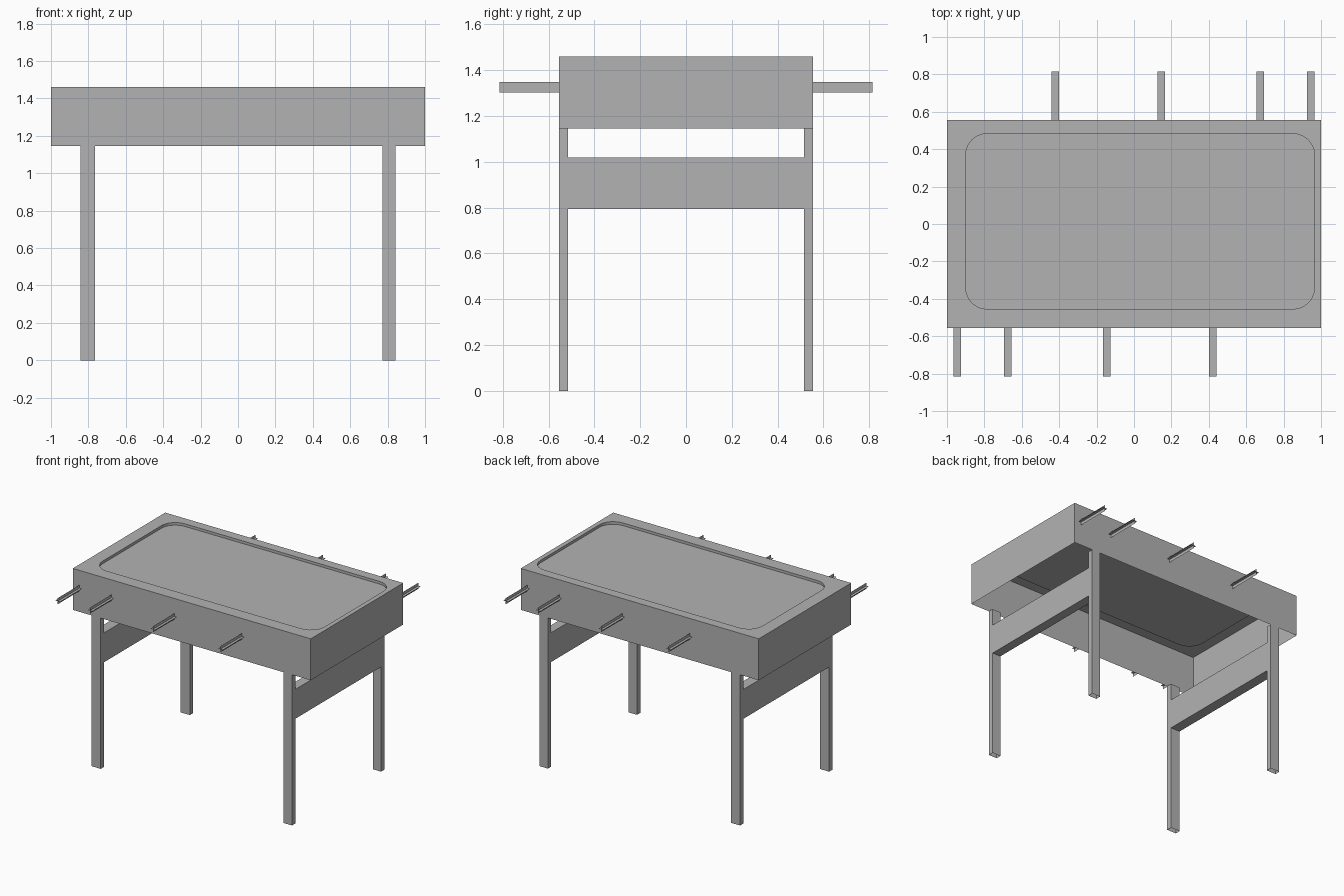
import bpy, bmesh
from math import cos, sin, pi

cube = bpy.data.objects.get("Cube")
if cube:
    bpy.data.objects.remove(cube, do_unlink=True)

grey = bpy.data.materials.new("plain grey")
grey.use_nodes = True
grey.diffuse_color = (0.45, 0.45, 0.45, 1)
grey.node_tree.nodes["Principled BSDF"].inputs["Base Color"].default_value = grey.diffuse_color


def finish(bm, name):
    mesh = bpy.data.meshes.new(name)
    bm.to_mesh(mesh)
    bm.free()
    mesh.materials.append(grey)
    obj = bpy.data.objects.new(name, mesh)
    bpy.context.collection.objects.link(obj)
    return obj


def box(name, low, high, open_ends=False):
    bm = bmesh.new()
    bmesh.ops.create_cube(bm, size=1)
    for v in bm.verts:
        v.co = [h if c > 0 else l for c, l, h in zip(v.co, low, high)]
    if open_ends:
        ends = [f for f in bm.faces if abs(f.normal.z) > 0.5]
        bmesh.ops.delete(bm, geom=ends, context='FACES_ONLY')
    return finish(bm, name)


def ring(bm, points, z):
    verts = [bm.verts.new((x, y, z)) for x, y in points]
    return verts, [bm.edges.new((verts[i - 1], verts[i])) for i in range(len(verts))]


def skirt(bm, upper, lower):
    for i in range(len(upper)):
        bm.faces.new((upper[i - 1], lower[i - 1], lower[i], upper[i]))


# Table body: thin shell, open underneath, with a rounded sunken playing field
DEPTH, TOP, RIM = 0.555, 1.46, 1.145
FLOOR = TOP - 0.02
outer = [(-1, -DEPTH), (1, -DEPTH), (1, DEPTH), (-1, DEPTH)]
x0, x1, y0, y1, r, steps = -0.9, 0.965, -0.455, 0.483, 0.115, 6
centres = [(x1 - r, y1 - r), (x0 + r, y1 - r), (x0 + r, y0 + r), (x1 - r, y0 + r)]
inner = [(cx + r * cos(a), cy + r * sin(a))
         for q, (cx, cy) in enumerate(centres)
         for a in [(q + s / steps) * pi / 2 for s in range(steps + 1)]]

bm = bmesh.new()
top_outer, edges_outer = ring(bm, outer, TOP)
top_inner, edges_inner = ring(bm, inner, TOP)
bmesh.ops.triangle_fill(bm, edges=edges_outer + edges_inner, use_beauty=True, normal=(0, 0, 1))
skirt(bm, top_outer, ring(bm, outer, RIM)[0])
floor = ring(bm, inner, FLOOR)[0]
skirt(bm, floor, top_inner)
bm.faces.new(floor)
bmesh.ops.recalc_face_normals(bm, faces=bm.faces)
if next(f for f in bm.faces if len(f.verts) > 4).normal.z < 0:
    bmesh.ops.reverse_faces(bm, faces=bm.faces)
finish(bm, "table_body")

# Legs and the wide rails joining each pair
LEG = 0.04
for side, xa, xb in (("right", -0.843, -0.765), ("left", 0.772, 0.842)):
    for end, ya in (("front", -DEPTH), ("back", DEPTH - LEG)):
        box(f"{end}_{side}_leg", (xa, ya, 0), (xb, ya + LEG, RIM), open_ends=True)
    box(f"{side}_rail", (xa, LEG - DEPTH, 0.795), (xb, DEPTH - LEG, 1.018))


# Handles: two crossed sheets each, mirrored end for end
def handle(name, x, sign):
    bm = bmesh.new()
    ya, yb, z = sign * DEPTH, sign * 0.815, 1.325
    for dx, dz in ((0.02, 0), (0, 0.023)):
        bm.faces.new([bm.verts.new(p) for p in (
            (x - dx, ya, z - dz), (x + dx, ya, z + dz),
            (x + dx, yb, z + dz), (x - dx, yb, z - dz))])
    finish(bm, name)


for n, x in enumerate((-0.945, -0.675, -0.145, 0.422), 1):
    handle(f"front_handle_{n}", x, -1)
    handle(f"back_handle_{n}", -x, 1)
